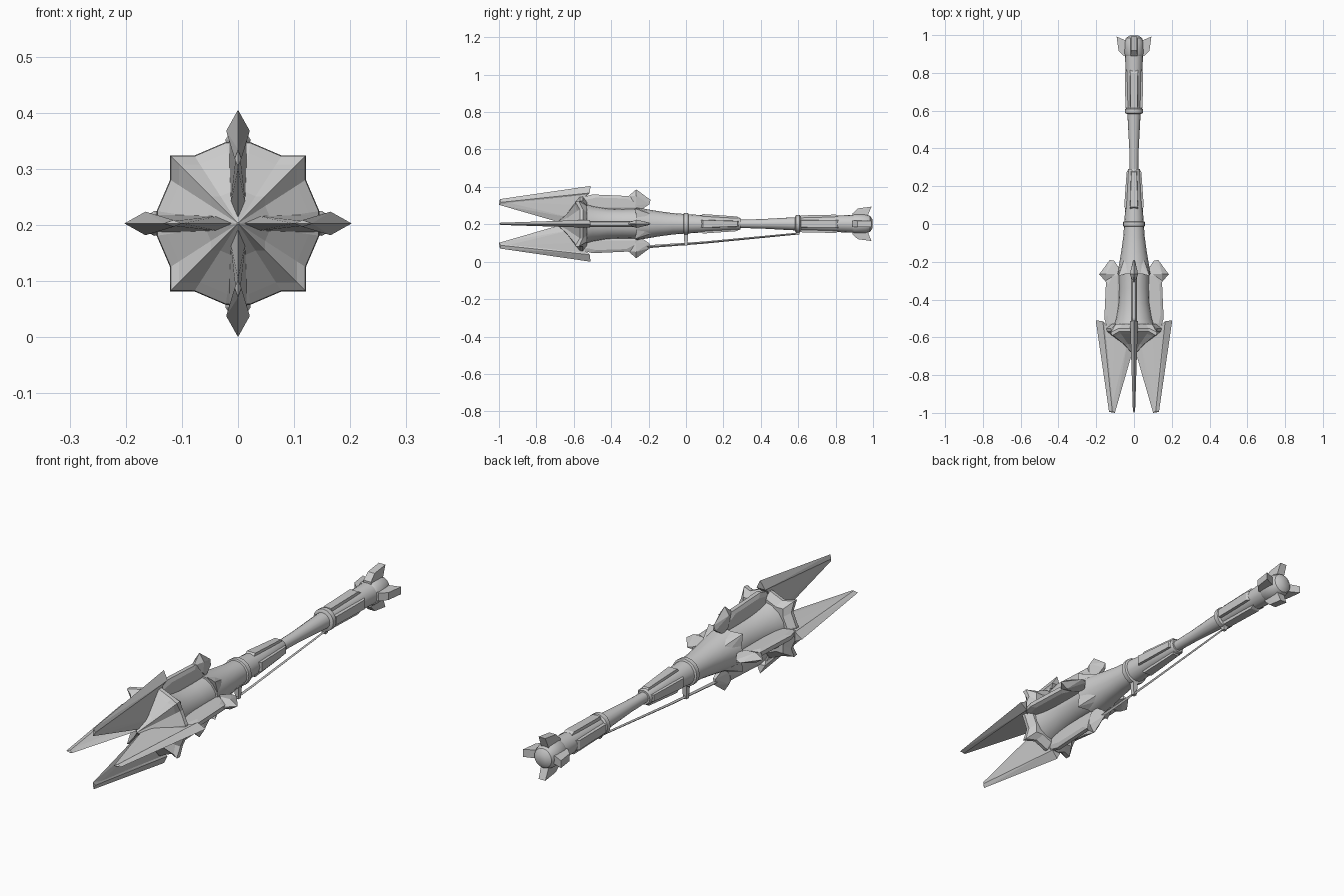
import bpy, bmesh, math

if "Cube" in bpy.data.objects:
    bpy.data.objects.remove(bpy.data.objects["Cube"])

CZ = 0.2025  # height of the long axis
metal = bpy.data.materials.new("grey_metal")
metal.diffuse_color = (0.6, 0.6, 0.6, 1)
metal.use_nodes = True
metal.node_tree.nodes["Principled BSDF"].inputs["Base Color"].default_value = metal.diffuse_color


def spin(p, angle):
    """(radius, sideways, along) turned around the long axis"""
    r, t, y = p
    c, s = math.cos(angle), math.sin(angle)
    return (r * c - t * s, y, CZ + r * s + t * c)


def finish(name, bm, smooth=None):
    bmesh.ops.recalc_face_normals(bm, faces=bm.faces)
    me = bpy.data.meshes.new(name)
    bm.to_mesh(me)
    bm.free()
    me.materials.append(metal)
    ob = bpy.data.objects.new(name, me)
    bpy.context.collection.objects.link(ob)
    if smooth:
        bpy.ops.object.select_all(action='DESELECT')
        ob.select_set(True)
        bpy.context.view_layer.objects.active = ob
        bpy.ops.object.shade_smooth_by_angle(angle=math.radians(smooth))
    return ob


def loft(name, sections, angle=0, smooth=None):
    bm = bmesh.new()
    rings = [[bm.verts.new(spin(p, angle)) for p in s] for s in sections]
    n = len(rings[0])
    for a, b in zip(rings, rings[1:]):
        for i in range(n):
            bm.faces.new((a[i], a[(i + 1) % n], b[(i + 1) % n], b[i]))
    bm.faces.new(rings[0])
    bm.faces.new(rings[-1][::-1])
    return finish(name, bm, smooth)


def lathe(name, profile, n=16):
    ring = [(math.cos(2 * math.pi * i / n), math.sin(2 * math.pi * i / n)) for i in range(n)]
    return loft(name, [[(r * c, r * s, y) for c, s in ring] for y, r in profile], 0, 35)


def hull(name, pts, angle):
    """Convex part, mirrored sideways"""
    bm = bmesh.new()
    full = {(r, s * t, y) for r, t, y in pts for s in (1, -1)}
    for p in sorted(full):
        bm.verts.new(spin(p, angle))
    res = bmesh.ops.convex_hull(bm, input=bm.verts)
    junk = [v for v in bm.verts if not v.link_faces]
    bmesh.ops.delete(bm, geom=junk, context='VERTS')
    bmesh.ops.dissolve_limit(bm, angle_limit=0.02, verts=bm.verts, edges=bm.edges)
    return finish(name, bm)


def plate(name, outline, edge, middle, angle):
    """Flat fin with a thin rim and a thicker middle"""
    cr = sum(p[0] for p in outline) / len(outline)
    cy = sum(p[1] for p in outline) / len(outline)
    inner = [(cr + (r - cr) * 0.6, cy + (y - cy) * 0.8) for r, y in outline]
    loft(name, [[(r, -middle, y) for r, y in inner],
                [(r, -edge, y) for r, y in outline],
                [(r, edge, y) for r, y in outline],
                [(r, middle, y) for r, y in inner]], angle)


# Handle, sleeves, rings and pommel
lathe("head_core", [(-0.56, 0.115), (-0.5, 0.097), (-0.42, 0.083), (-0.34, 0.08), (-0.25, 0.082)])
lathe("head_sleeve", [(-0.265, 0.09), (-0.22, 0.08), (-0.15, 0.068), (-0.07, 0.057), (0, 0.052)])
lathe("middle_ring", [(-0.014, 0.052), (-0.01, 0.059), (0.01, 0.059), (0.014, 0.052)])
lathe("middle_sleeve", [(0, 0.052), (0.15, 0.042), (0.28, 0.034), (0.292, 0.03)])
lathe("grip", [(0.27, 0.022), (0.4, 0.025), (0.6, 0.036)])
lathe("grip_ring", [(0.582, 0.036), (0.588, 0.048), (0.608, 0.048), (0.614, 0.04)])
lathe("end_sleeve", [(0.6, 0.038), (0.75, 0.042), (0.9, 0.048)])
lathe("pommel", [(0.89, 0.048), (0.9, 0.053), (0.96, 0.052), (0.985, 0.042), (0.998, 0.022)])

# Guard with a pointed front and square corners
corner = [(0.145, -0.022), (0.145, 0.022), (0.121, 0.078), (0.121, 0.121), (0.078, 0.121)]
star = []
for k in range(4):
    c, s = round(math.cos(k * math.pi / 2)), round(math.sin(k * math.pi / 2))
    star += [(a * c - b * s, a * s + b * c) for a, b in corner]


def guard_ring(scale, y, curl=0):
    return [(a * scale, b * scale, y - (curl if abs(abs(a) - abs(b)) < 0.01 else 0))
            for a, b in star]


loft("guard", [guard_ring(0.8, -0.53), guard_ring(1, -0.552, 0.02), guard_ring(0.99, -0.568, 0.025),
               guard_ring(0.87, -0.582, 0.012), guard_ring(0.4, -0.635, 0.006),
               guard_ring(0.01, -0.695)])

for k in range(4):
    a = k * math.pi / 2
    d = a + math.pi / 4
    # Long blade: outer ridge and inner web
    hull("blade_ridge", [(0.2025, 0, -0.51), (0.165, 0.021, -0.515), (0.15, 0.012, -0.53),
                         (0.132, 0, -0.995), (0.115, 0.006, -0.99), (0.1, 0, -1.0)], a)
    hull("blade_web", [(0.1, 0, -0.995), (0.118, 0.004, -0.97), (0.012, 0, -0.69),
                       (0.03, 0.014, -0.6), (0.1, 0.016, -0.56), (0.165, 0.016, -0.53)], a)
    # Side fin with a barbed rear end
    plate("head_fin", [(0.07, -0.55), (0.14, -0.56), (0.157, -0.5), (0.148, -0.3), (0.11, -0.24),
                       (0.07, -0.24)], 0.009, 0.016, a)
    hull("fin_barb", [(0.184, 0, -0.266), (0.15, 0.022, -0.266), (0.1, 0.02, -0.266),
                      (0.146, 0.004, -0.31), (0.128, 0, -0.19), (0.105, 0.006, -0.195),
                      (0.075, 0.012, -0.24)], a)
    # Claw on the sleeve lip
    hull("sleeve_claw", [(0.116, 0, -0.275), (0.085, 0.036, -0.262), (0.078, 0.02, -0.215),
                         (0.075, 0, -0.19)], d)
    # Raised handle panels
    hull("middle_panel", [(0.052, 0.02, 0.09), (0.039, 0.014, 0.275), (0.03, 0.022, 0.07),
                          (0.025, 0.016, 0.285)], a)
    hull("end_panel", [(0.045, 0.018, 0.615), (0.049, 0.02, 0.8), (0.03, 0.02, 0.61),
                       (0.03, 0.022, 0.83)], a)
    # Pommel lug
    hull("pommel_lug", [(0.04, 0.018, 0.89), (0.055, 0.018, 0.89), (0.082, 0.016, 0.918),
                        (0.092, 0.016, 0.992), (0.052, 0.018, 0.975), (0.04, 0.018, 0.97)], a)

# Cord under the handle, with its hooks
down = -math.pi / 2


def cord_ring(r, y, w):
    return [(r - w, 0, y), (r, -w, y), (r + w, 0, y), (r, w, y)]


loft("cord", [cord_ring(0.125, -0.24, 0.008), cord_ring(0.1, 0.1, 0.006),
              cord_ring(0.052, 0.6, 0.005)], down)
hull("middle_hook", [(0.05, 0.012, -0.012), (0.05, 0.012, 0.012), (0.115, 0.008, -0.008),
                     (0.115, 0.008, 0.008)], down)
hull("grip_hook", [(0.04, 0.012, 0.585), (0.04, 0.012, 0.61), (0.06, 0.008, 0.59),
                   (0.06, 0.008, 0.605)], down)
